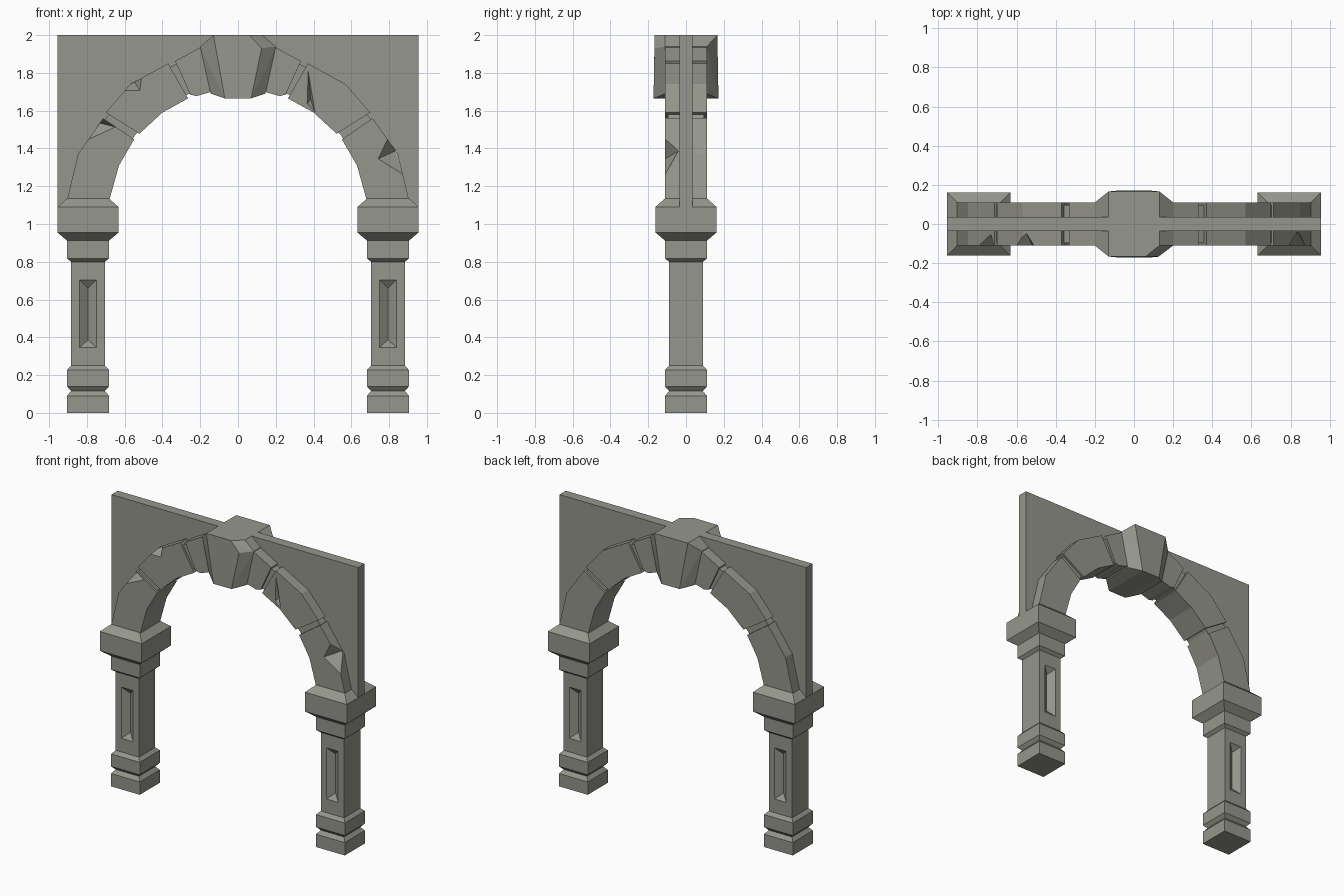
import bpy, bmesh

if "Cube" in bpy.data.objects:
    bpy.data.objects.remove(bpy.data.objects["Cube"])

stone = bpy.data.materials.new("grey_stone")
stone.diffuse_color = (0.30, 0.305, 0.26, 1)
stone.use_nodes = True
stone.node_tree.nodes["Principled BSDF"].inputs["Base Color"].default_value = stone.diffuse_color


def finish(name, bm):
    bmesh.ops.recalc_face_normals(bm, faces=bm.faces)
    me = bpy.data.meshes.new(name)
    bm.to_mesh(me)
    bm.free()
    me.materials.append(stone)
    ob = bpy.data.objects.new(name, me)
    bpy.context.scene.collection.objects.link(ob)
    return ob


def slab(name, pts, half, s=1):
    """Front outline (x, z) extruded to +-half in y, mirrored by s."""
    bm = bmesh.new()
    f = bm.faces.new([bm.verts.new((s * x, -half, z)) for x, z in pts])
    ext = bmesh.ops.extrude_face_region(bm, geom=[f])
    vs = [v for v in ext["geom"] if isinstance(v, bmesh.types.BMVert)]
    bmesh.ops.translate(bm, verts=vs, vec=(0, 2 * half, 0))
    return finish(name, bm)


def hull(name, groups):
    """One object holding a convex solid for each group of points."""
    bm = bmesh.new()
    for pts in groups:
        vs = [bm.verts.new(p) for p in pts]
        r = bmesh.ops.convex_hull(bm, input=vs)
        junk = {v for v in r["geom_interior"] if isinstance(v, bmesh.types.BMVert)}
        bmesh.ops.delete(bm, geom=list(junk), context="VERTS")
    bmesh.ops.dissolve_limit(bm, angle_limit=0.01, verts=bm.verts, edges=bm.edges)
    return finish(name, bm)


def carve(objects, cutter):
    cutter.hide_render = True
    for ob in objects:
        m = ob.modifiers.new("carve", "BOOLEAN")
        m.operation, m.solver, m.object = "DIFFERENCE", "EXACT", cutter
    dg = bpy.context.evaluated_depsgraph_get()
    dg.update()
    new = [bpy.data.meshes.new_from_object(ob.evaluated_get(dg)) for ob in objects]
    for ob, me in zip(objects, new):
        ob.modifiers.clear()
        ob.data = me
    bpy.data.objects.remove(cutter)


# Square columns with base mouldings, shaft and capital
PROFILE = [(.111, 0), (.111, .09), (.09, .116), (.111, .14), (.111, .227),
           (.09, .25), (.09, .80), (.111, .818), (.111, .912), (.162, .955),
           (.162, 1.09), (.111, 1.135)]


def column(name, cx):
    bm = bmesh.new()
    rings = [[bm.verts.new((cx + a * h, b * h, z))
              for a, b in ((-1, -1), (1, -1), (1, 1), (-1, 1))] for h, z in PROFILE]
    for lo, hi in zip(rings, rings[1:]):
        for i in range(4):
            j = (i + 1) % 4
            bm.faces.new((lo[i], lo[j], hi[j], hi[i]))
    bm.faces.new(rings[0])
    bm.faces.new(rings[-1])
    ob = finish(name, bm)
    # hipped recess on front and back of the shaft
    groups = [[(cx + dx, s * .092, z) for dx in (-.048, .048) for z in (.343, .707)]
              + [(cx, s * .055, .387), (cx, s * .055, .66)] for s in (-1, 1)]
    carve([ob], hull("recess_cutter", groups))


# Arch stones (right half outline)
STONES = {
    "lower_arch_stone": [(.683, 1.12), (.63, 1.31), (.55, 1.448),
                         (.713, 1.56), (.847, 1.37), (.907, 1.12)],
    "middle_arch_stone": [(.522, 1.478), (.40, 1.59), (.264, 1.665),
                          (.37, 1.85), (.57, 1.74), (.70, 1.59)],
    "upper_arch_stone": [(.252, 1.685), (.22, 1.677), (.10, 1.712),
                         (.10, 1.96), (.20, 1.935), (.333, 1.862)],
}
CORE = [(.695, 1.12), (.642, 1.31), (.545, 1.47), (.41, 1.605), (.27, 1.685), (.1, 1.725),
        (.1, 1.94), (.34, 1.84), (.56, 1.725), (.695, 1.565), (.835, 1.365), (.892, 1.12)]

arch = []
for side, s in (("left", -1), ("right", 1)):
    column(side + "_column", s * .794)
    for name, pts in STONES.items():
        arch.append(slab(f"{side}_{name}", pts, .11, s))
    arch.append(slab(f"{side}_joint_core", CORE, .096, s))

# Chips broken out of the front of the arch
F = -.12
carve(arch, hull("chip_cutter", [
    [(.79, F, 1.465), (.73, F, 1.34), (.88, F, 1.245), (.83, -.04, 1.385),
     (.95, F, 1.40), (.93, -.04, 1.42)],
    [(-.80, F, 1.435), (-.635, F, 1.51), (-.73, F, 1.57), (-.735, -.05, 1.535),
     (-.82, F, 1.54), (-.80, -.05, 1.56)],
    [(-.62, F, 1.70), (-.515, F, 1.70), (-.505, F, 1.775), (-.55, -.045, 1.755),
     (-.60, F, 1.83), (-.57, -.045, 1.84)],
    [(.367, F, 1.86), (.415, F, 1.57), (.36, F, 1.63), (.385, -.08, 1.66)],
]))

# Keystone, with one broken front corner
key = []
for s in (-1, 1):
    for y in (-1, 1):
        key += [(s * .07, y * .172, 1.665), (s * .20, y * .11, 1.94),
                (s * .145, y * .11, 1.69)]
key += [(-.13, -.166, 2), (-.13, .166, 2), (.13, .166, 2),
        (.06, -.166, 2), (.125, -.167, 1.93), (.13, -.11, 2)]
hull("keystone", [key])

# Thin spandrel wall behind the arch
curve = [(.80, 1.09), (.75, 1.34), (.62, 1.53), (.47, 1.68), (.30, 1.77), (.10, 1.83)]
slab("spandrel_wall", [(-.955, 2), (-.955, 1.09)] + [(-x, z) for x, z in curve]
     + curve[::-1] + [(.955, 1.09), (.955, 2)], .035)
